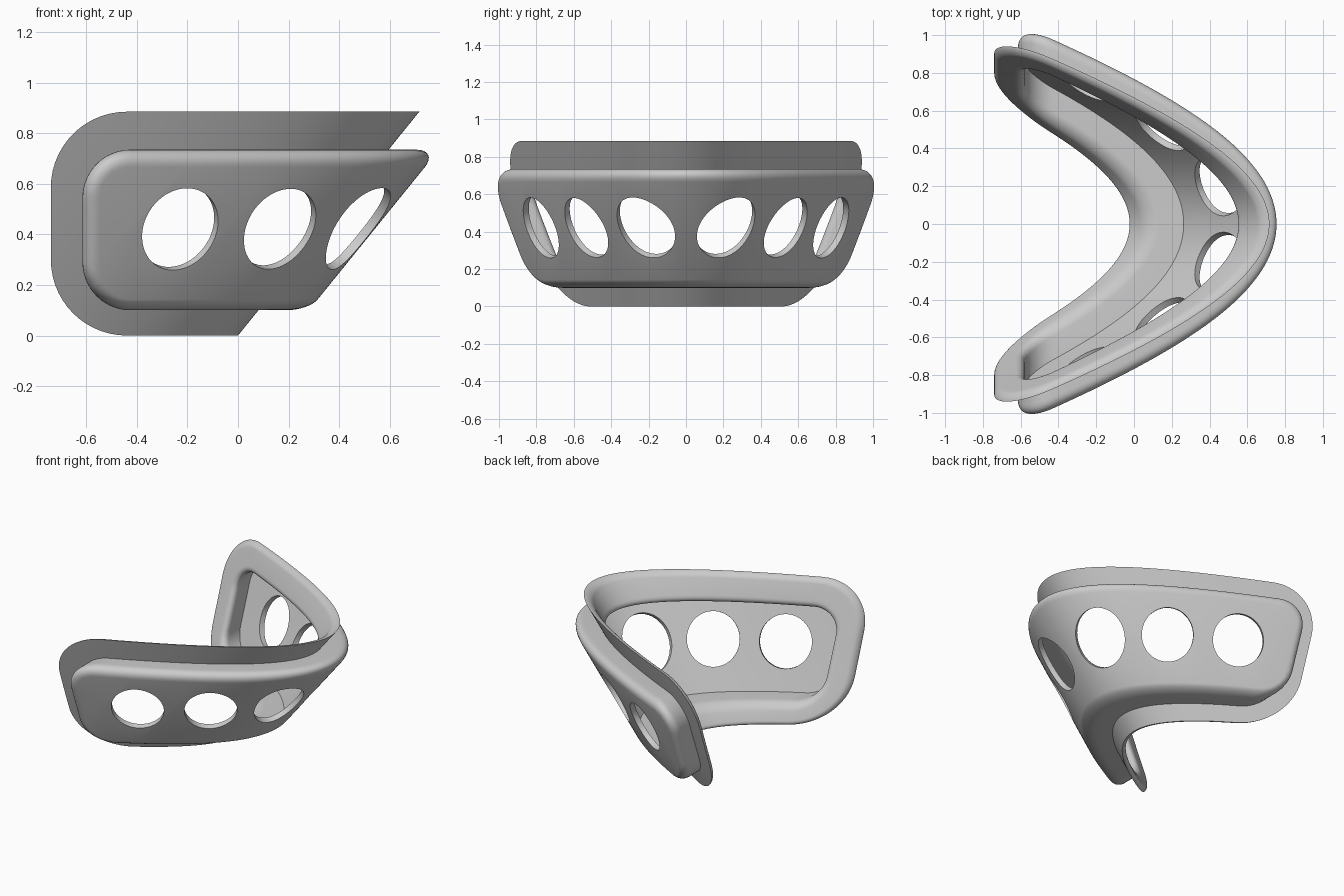
import bpy, bmesh
from math import sin, cos, pi, sqrt, radians
from mathutils import Vector, Matrix

if "Cube" in bpy.data.objects:
    bpy.data.objects.remove(bpy.data.objects["Cube"])

LEAN = 0.81            # forward lean per unit of height
DEPTH, WIDTH = 2.913, 0.9   # hyperbola that sets the plan curve
RISE = 0.155           # how far the panel stands out
FILLET = 0.07
LIP = 0.032            # flange thickness
WALL = 0.036
MOUTH = 0.05           # rounding where the pocket opens


def slope(t):
    return DEPTH * t / (WIDTH ** 2 * sqrt(1 + (t / WIDTH) ** 2))


def normal_at(t):
    return Vector((1, slope(t), -LEAN)).normalized()


def surface(t, d, z):
    """Point at plan position t and height z, d outward from the leaning sheet."""
    n = normal_at(t)
    x = DEPTH * (1 - sqrt(1 + (t / WIDTH) ** 2))
    return Vector((x + d * n.x * (1 + LEAN ** 2) + LEAN * z, t + d * n.y, z))


def position_for(x, d, z):
    """Plan position t at which the sheet reaches a given x."""
    low, high = 0.0, 1.5
    for _ in range(40):
        mid = (low + high) / 2
        if surface(mid, d, z).x > x:
            low = mid
        else:
            high = mid
    return low


def outline(d, x0, z0, z1, r):
    """Half outline, unrolled: nose top, rounded rear end, nose bottom."""
    edge = [(x0 + r - r * sin(a), z1 - r + r * cos(a))
            for a in (pi / 2 * i / 14 for i in range(15))]
    edge += [(x0, z1 - r + (z0 - z1 + 2 * r) * i / 6) for i in range(1, 6)]
    edge += [(x0 + r - r * cos(a), z0 + r - r * sin(a))
             for a in (pi / 2 * i / 14 for i in range(15))]
    pts = [Vector((position_for(x, d, z), d, z)) for x, z in edge]
    return [Vector((0, d, z1))] + pts + [Vector((0, d, z0))]


def panel_outline(d, inset, low):
    return outline(d, -0.615 + inset, 0.1 + low, 0.735 - inset, 0.19 - inset)


def flange_outline(d, inset):
    return outline(d, -0.74 + inset, inset, 0.885 - inset, 0.3 - inset)


def loft(bm, rings):
    """Join outlines in order and close both ends."""
    loops = [[bm.verts.new(p) for p in ring] for ring in rings]
    for a, b in zip(loops, loops[1:]):
        for i in range(len(a) - 1):
            bm.faces.new((a[i], a[i + 1], b[i + 1], b[i]))
    bm.faces.new(loops[0])
    bm.faces.new(loops[-1])


def roll_up(bm, cuts, step):
    """Slice the unrolled solid along its rulings and bend it to shape."""
    for i in range(1, cuts):
        bmesh.ops.bisect_plane(bm, geom=bm.verts[:] + bm.edges[:] + bm.faces[:],
                               dist=1e-6, plane_co=(i * step, 0, 0),
                               plane_no=(1, 0, 0))
    for v in bm.verts:
        v.co = surface(*v.co)


def make_object(name, bm):
    bmesh.ops.recalc_face_normals(bm, faces=bm.faces)
    mesh = bpy.data.meshes.new(name)
    bm.to_mesh(mesh)
    bm.free()
    ob = bpy.data.objects.new(name, mesh)
    bpy.context.collection.objects.link(ob)
    mirror = ob.modifiers.new("Mirror", 'MIRROR')
    mirror.use_axis = (False, True, False)
    mirror.merge_threshold = 0.0002
    return ob


# Shell: outer panel with round edge, flange with round lip, hollow pocket
quarter = [pi / 2 * i / 8 for i in range(9)]
rings = [panel_outline(RISE - FILLET * (1 - cos(a)), FILLET * (1 - sin(a)),
                       FILLET * 0.6 * (1 - sin(a))) for a in quarter]
rings.append(panel_outline(0, 0, 0))
rings += [flange_outline(-LIP * sin(a), LIP * (1 - cos(a))) for a in quarter]
for a in quarter:
    inset = WALL - MOUTH * (1 - sin(a))
    rings.append(panel_outline(-LIP + MOUTH * (1 - cos(a)), inset, inset))
rings.append(panel_outline(RISE - WALL, WALL, WALL))
bm = bmesh.new()
loft(bm, rings)
roll_up(bm, 60, 0.018)
shell = make_object("curved_shell", bm)

# Round holes, square to the surface: plan position, half width, half height
bm = bmesh.new()
for t, wide, tall in ((0.65, 0.167, 0.173), (0.425, 0.167, 0.176),
                      (0.16, 0.165, 0.197)):
    normal = normal_at(t)
    across = Vector((-normal.y, normal.x, 0)).normalized()
    turn = Matrix((across, normal.cross(across), normal)).transposed().to_4x4()
    place = Matrix.Translation(surface(t, RISE, 0.42))
    bmesh.ops.create_cone(
        bm, cap_ends=True, segments=64, radius1=1, radius2=1, depth=0.22,
        matrix=place @ turn @ Matrix.Diagonal((wide, tall, 1, 1)))
cutter = make_object("hole_cutter", bm)
cutter.hide_render = True

cut = shell.modifiers.new("Holes", 'BOOLEAN')
cut.operation = 'DIFFERENCE'
cut.solver = 'EXACT'
cut.object = cutter

bpy.ops.object.select_all(action='DESELECT')
shell.select_set(True)
bpy.context.view_layer.objects.active = shell
for name in [m.name for m in shell.modifiers]:
    bpy.ops.object.modifier_apply(modifier=name)
bpy.data.objects.remove(cutter)

# One plain grey
grey = bpy.data.materials.new("light_grey")
grey.use_nodes = True
colour = (0.6, 0.6, 0.6, 1)
grey.diffuse_color = colour
grey.node_tree.nodes["Principled BSDF"].inputs["Base Color"].default_value = colour
shell.data.materials.clear()
shell.data.materials.append(grey)
bpy.ops.object.shade_smooth_by_angle(angle=radians(30))
